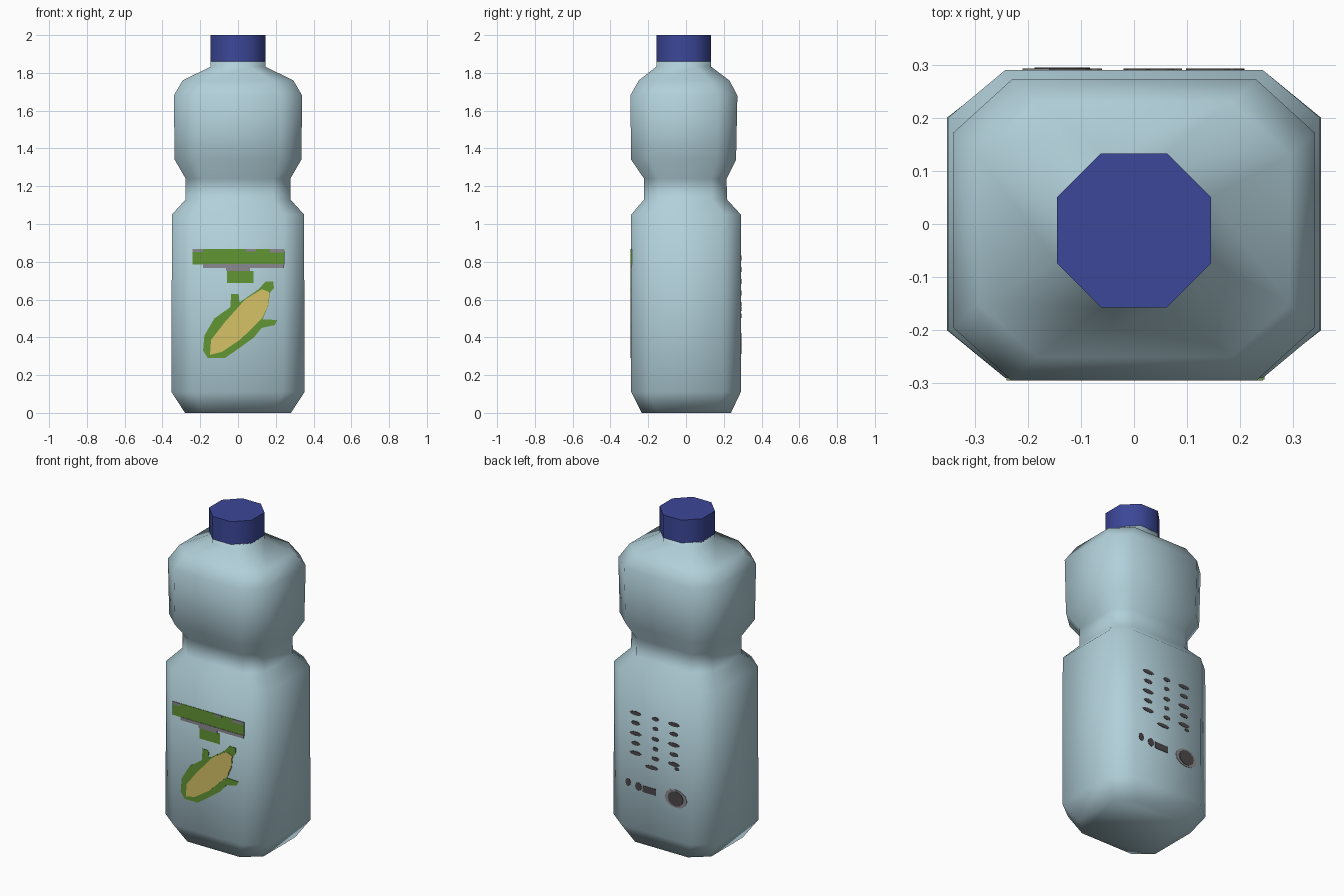
import bpy, bmesh, math

if "Cube" in bpy.data.objects:
    bpy.data.objects.remove(bpy.data.objects["Cube"])


def material(name, r, g, b):
    lin = [((c / 255 + 0.055) / 1.055) ** 2.4 for c in (r, g, b)]
    m = bpy.data.materials.new(name)
    m.diffuse_color = (*lin, 1)
    m.use_nodes = True
    m.node_tree.nodes["Principled BSDF"].inputs["Base Color"].default_value = m.diffuse_color
    return m


PLASTIC = material("pale_blue_plastic", 178, 208, 218)
BLUE = material("dark_blue", 60, 71, 152)
GREEN = material("leaf_green", 97, 150, 52)
YELLOW = material("corn_yellow", 214, 194, 102)
GREY = material("mid_grey", 138, 138, 142)
DARK = material("dark_grey", 76, 72, 75)


def finish(name, bm, mat):
    bmesh.ops.recalc_face_normals(bm, faces=bm.faces)
    mesh = bpy.data.meshes.new(name)
    bm.to_mesh(mesh)
    bm.free()
    mesh.materials.append(mat)
    ob = bpy.data.objects.new(name, mesh)
    bpy.context.collection.objects.link(ob)
    return ob


def ring(bm, z, hx, y0, y1, cx, cy):
    """Rectangle with cut corners: eight vertices."""
    pts = [(hx - cx, y0), (hx, y0 + cy), (hx, y1 - cy), (hx - cx, y1),
           (cx - hx, y1), (-hx, y1 - cy), (-hx, y0 + cy), (cx - hx, y0)]
    return [bm.verts.new((x, y, z)) for x, y in pts]


def loft(name, sections, mat):
    bm = bmesh.new()
    rings = [ring(bm, *s) for s in sections]
    for a, b in zip(rings, rings[1:]):
        for i in range(8):
            j = (i + 1) % 8
            bm.faces.new((a[i], a[j], b[j], b[i]))
    bm.faces.new(rings[0][::-1])
    bm.faces.new(rings[-1])
    ob = finish(name, bm, mat)
    ob.data.shade_smooth()
    return ob


def plates(name, polygons, mat, side=-1, layer=1):
    """Thin flat shapes on the front (side -1) or back (side 1) panel."""
    bm = bmesh.new()
    inner, outer = side * 0.287, side * (0.29 + 0.0025 * layer)
    for pts in polygons:
        a = [bm.verts.new((x, inner, z)) for x, z in pts]
        b = [bm.verts.new((x, outer, z)) for x, z in pts]
        bm.faces.new(b)
        for i in range(len(pts)):
            j = (i + 1) % len(pts)
            bm.faces.new((a[i], a[j], b[j], b[i]))
    return finish(name, bm, mat)


def box(x0, x1, z0, z1):
    return [(x0, z0), (x1, z0), (x1, z1), (x0, z1)]


def oval(cx, cz, rx, rz, n=12):
    return [(cx + rx * math.cos(i * math.tau / n),
             cz + rz * math.sin(i * math.tau / n)) for i in range(n)]


# Bottle body: z, half width, front y, back y, corner cut in x and y
loft("bottle_body", [
    (0.00, 0.280, -0.235, 0.238, 0.10, 0.085),
    (0.11, 0.352, -0.290, 0.290, 0.115, 0.09),
    (1.05, 0.350, -0.290, 0.290, 0.108, 0.09),
    (1.13, 0.277, -0.222, 0.217, 0.09, 0.08),
    (1.24, 0.277, -0.222, 0.215, 0.09, 0.08),
    (1.34, 0.335, -0.290, 0.265, 0.11, 0.10),
    (1.68, 0.340, -0.295, 0.272, 0.11, 0.10),
    (1.76, 0.293, -0.250, 0.230, 0.11, 0.10),
    (1.833, 0.145, -0.157, 0.133, 0.083, 0.083),
    (1.86, 0.145, -0.157, 0.133, 0.083, 0.083)], PLASTIC)

# Screw cap
cap = loft("cap", [(1.855, 0.145, -0.157, 0.133, 0.083, 0.083),
                   (2.00, 0.145, -0.157, 0.133, 0.083, 0.083)], BLUE)
bpy.context.view_layer.objects.active = cap
cap.select_set(True)
bpy.ops.object.shade_smooth_by_angle(angle=math.radians(50))

# Front label: banner with small tab and grey trim
plates("label_banner", [box(-0.24, 0.246, 0.785, 0.868),
                        box(-0.058, 0.082, 0.688, 0.752)], GREEN)
plates("label_trim", [box(-0.185, 0.243, 0.768, 0.787),
                      box(-0.063, 0.063, 0.752, 0.768),
                      box(-0.24, -0.185, 0.852, 0.868),
                      box(0.042, 0.095, 0.855, 0.868),
                      box(0.17, 0.243, 0.85, 0.868)], GREY, layer=2)

# Front label: corn cob in its leaves
plates("corn_leaves", [[
    (-0.16, 0.29), (-0.185, 0.33), (-0.178, 0.41), (-0.125, 0.50),
    (-0.04, 0.56), (-0.037, 0.63), (0.003, 0.63), (0.008, 0.585),
    (0.11, 0.655), (0.145, 0.695), (0.188, 0.695), (0.19, 0.66),
    (0.168, 0.635), (0.162, 0.57), (0.13, 0.495), (0.208, 0.492),
    (0.195, 0.465), (0.125, 0.45), (0.085, 0.40), (0.01, 0.345),
    (-0.07, 0.29)]], GREEN)
plates("corn_cob", [[
    (-0.148, 0.307), (-0.143, 0.386), (-0.07, 0.48), (0.037, 0.60),
    (0.127, 0.655), (0.165, 0.64), (0.16, 0.57), (0.127, 0.50),
    (0.01, 0.386), (-0.085, 0.323)]], YELLOW, layer=2)

# Back label: rows of plain dashes in three columns, marks and an oval below
dashes = []
for i, z in enumerate((0.82, 0.76, 0.695, 0.635, 0.575)):
    for cx, w in ((0.14, 0.08), (0.005, 0.05), (-0.12, 0.08)):
        w *= 1 if i % 2 == 0 else 0.75
        dashes.append(oval(cx, z, w / 2, 0.013, 8))
dashes += [oval(0.03, 0.515, 0.045, 0.012, 8), oval(-0.14, 0.55, 0.015, 0.01, 8)]
plates("back_dashes", dashes, DARK, side=1)
plates("back_marks", [oval(0.19, 0.385, 0.018, 0.025, 8),
                      oval(0.12, 0.375, 0.022, 0.026, 8),
                      box(0.0, 0.09, 0.35, 0.39)], DARK, side=1)
plates("back_oval_rim", [oval(-0.135, 0.368, 0.075, 0.056)], GREY, side=1)
plates("back_oval", [oval(-0.135, 0.368, 0.052, 0.046)], DARK, side=1, layer=2)
